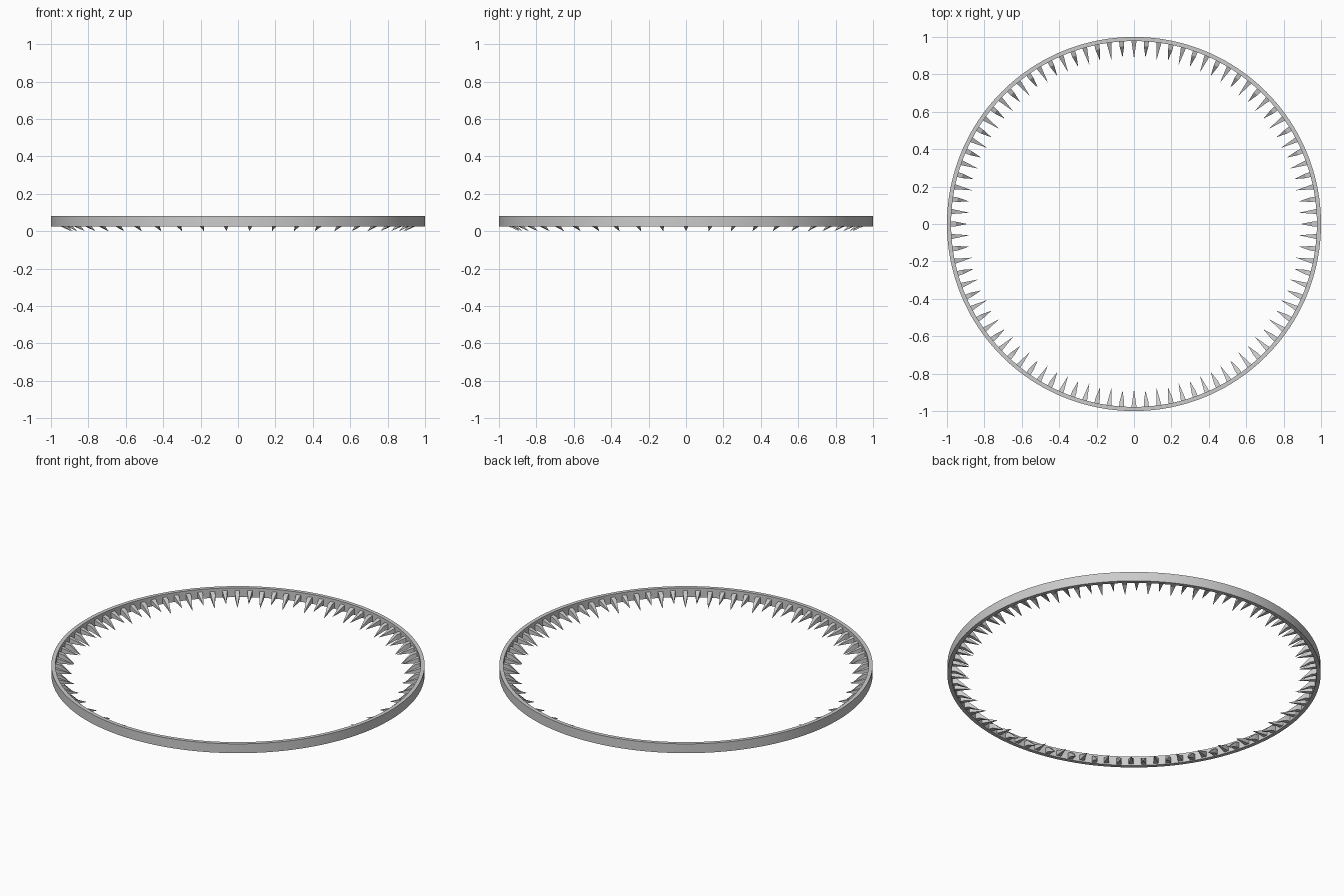
import bpy, bmesh, math

if "Cube" in bpy.data.objects:
    bpy.data.objects.remove(bpy.data.objects["Cube"])

def make_object(name, bm):
    bmesh.ops.recalc_face_normals(bm, faces=bm.faces)
    me = bpy.data.meshes.new(name)
    bm.to_mesh(me)
    bm.free()
    ob = bpy.data.objects.new(name, me)
    bpy.context.collection.objects.link(ob)
    return ob

# Thin outer band: rectangular section swept round the z axis
N = 184
bm = bmesh.new()
section = [(0.978, 0.025), (1.0, 0.025), (1.0, 0.08), (0.978, 0.08)]
rings = []
for i in range(N):
    a = 2 * math.pi * i / N
    rings.append([bm.verts.new((r * math.cos(a), r * math.sin(a), z)) for r, z in section])
for i in range(N):
    p, q = rings[i], rings[(i + 1) % N]
    for k in range(4):
        bm.faces.new((p[k], q[k], q[(k + 1) % 4], p[(k + 1) % 4]))
band = make_object("outer_band", bm)
bpy.context.view_layer.objects.active = band
band.select_set(True)
bpy.ops.object.shade_smooth_by_angle(angle=math.radians(30))

def spike(bm, a, stations, tip):
    """Square spike; stations are (radius, half width, z low, z high)."""
    def point(r, t, z):
        return bm.verts.new((r * math.cos(a) - t * math.sin(a),
                             r * math.sin(a) + t * math.cos(a), z))
    loops = [[point(r, -w, lo), point(r, w, lo), point(r, w, hi), point(r, -w, hi)]
             for r, w, lo, hi in stations]
    bm.faces.new(loops[0])
    for p, q in zip(loops, loops[1:]):
        for k in range(4):
            bm.faces.new((p[k], p[(k + 1) % 4], q[(k + 1) % 4], q[k]))
    end = point(tip[0], 0, tip[1])
    for k in range(4):
        bm.faces.new((loops[-1][k], loops[-1][(k + 1) % 4], end))

# Alternating inward teeth: bent low ones and straight upper ones
PAIRS = 46
low, high = bmesh.new(), bmesh.new()
for i in range(PAIRS):
    a = 2 * math.pi * i / PAIRS
    spike(low, a, [(0.982, 0.013, 0.03, 0.064), (0.952, 0.012, 0.027, 0.056)], (0.892, 0.0))
    spike(high, a + math.pi / PAIRS, [(0.982, 0.014, 0.034, 0.066)], (0.884, 0.027))
make_object("low_spikes", low)
make_object("upper_spikes", high)
